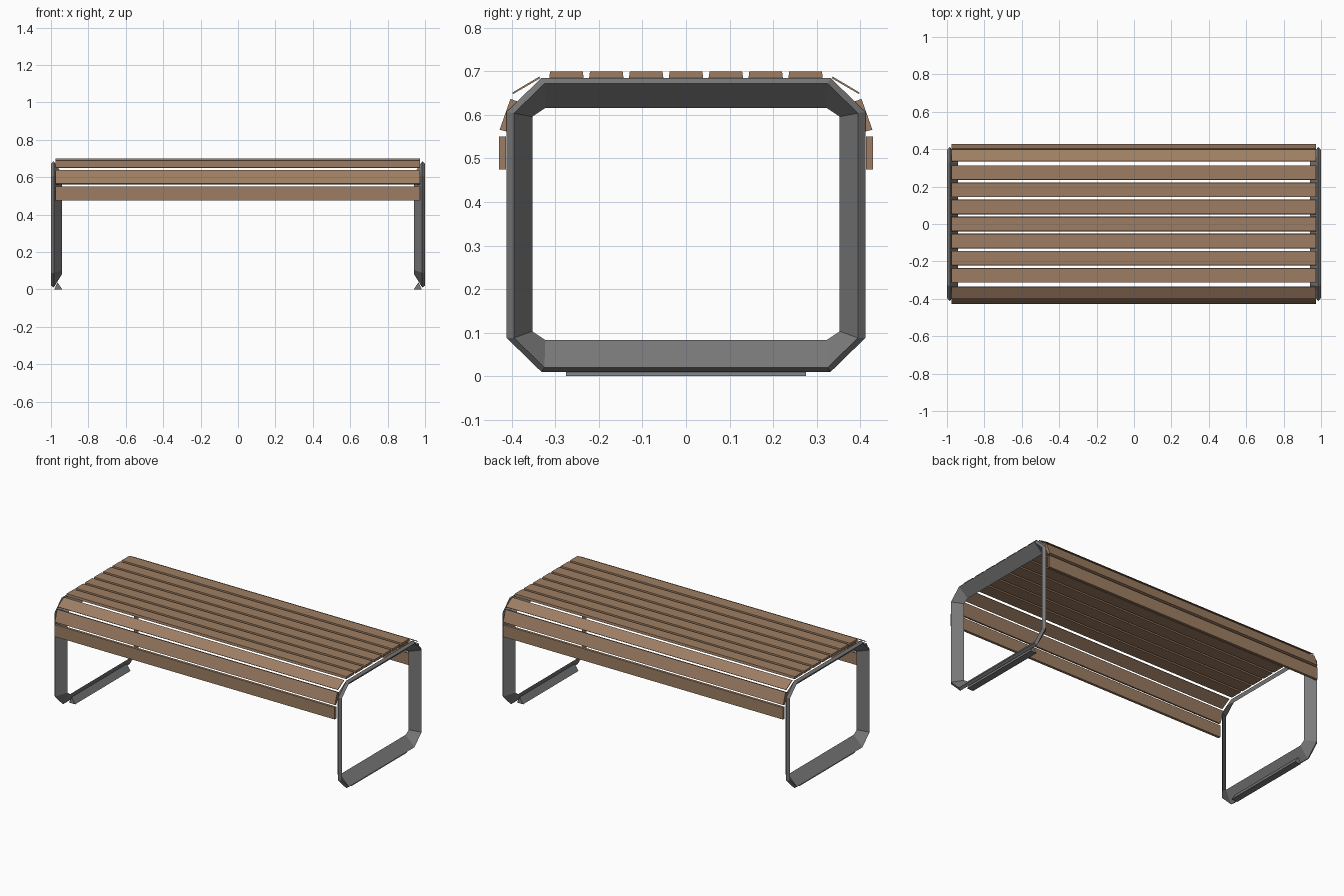
import bpy, bmesh

if "Cube" in bpy.data.objects:
    bpy.data.objects.remove(bpy.data.objects["Cube"])


def material(name, rgb):
    m = bpy.data.materials.new(name)
    m.diffuse_color = (*rgb, 1)
    m.use_nodes = True
    m.node_tree.nodes["Principled BSDF"].inputs["Base Color"].default_value = m.diffuse_color
    return m


WOOD = material("brown wood", (0.34, 0.207, 0.125))
STEEL = material("grey steel", (0.195, 0.195, 0.195))


def loft(name, rings, mat, closed=False):
    """Skin a row of equal rings; closed joins last to first, else caps the ends."""
    bm = bmesh.new()
    vs = [[bm.verts.new(p) for p in r] for r in rings]
    n, k = len(vs), len(rings[0])
    for i in range(n if closed else n - 1):
        a, b = vs[i], vs[(i + 1) % n]
        for j in range(k):
            bm.faces.new((a[j], a[(j + 1) % k], b[(j + 1) % k], b[j]))
    if not closed:
        bm.faces.new(vs[0])
        bm.faces.new(vs[-1])
    bmesh.ops.recalc_face_normals(bm, faces=bm.faces)
    me = bpy.data.meshes.new(name)
    bm.to_mesh(me)
    bm.free()
    me.materials.append(mat)
    ob = bpy.data.objects.new(name, me)
    bpy.context.collection.objects.link(ob)
    return ob


def slat(name, profile):
    """Board running along x with the given (y, z) section."""
    loft(name, [[(x, y, z) for y, z in profile] for x in (-0.975, 0.973)], WOOD)


def octagon(w, z0, z1, c, d):
    """Chamfered rectangle in (y, z): half width, bottom, top, chamfer in y and z."""
    half = [(w, z0 + d), (w, z1 - d), (w - c, z1)]
    right = [(w - c, z0)] + half
    return right + [(-y, z) for y, z in reversed(right)]


# Seat: seven flat boards
for i in range(7):
    y = (i - 3) * 0.0915
    slat(f"seat_slat_{i + 1}", [(y - 0.0395, 0.685), (y + 0.0395, 0.685),
                                (y + 0.0375, 0.70), (y - 0.0375, 0.70)])

# Curved edges: thin shoulder board, tilted board and upright apron board
EDGE = {
    "shoulder_slat": [(0.335, 0.684), (0.397, 0.648), (0.399, 0.651), (0.337, 0.688)],
    "tilted_slat": [(0.385, 0.63), (0.412, 0.562), (0.428, 0.566), (0.403, 0.637)],
    "apron_slat": [(0.413, 0.475), (0.429, 0.475), (0.429, 0.55), (0.413, 0.55)],
}
for part, prof in EDGE.items():
    for side, s in (("front", -1), ("back", 1)):
        slat(f"{side}_{part}", [(s * y, z) for y, z in prof])

# End frames: closed loops with a triangular section
edges = [(0.985, octagon(0.412, 0.01, 0.685, 0.08, 0.078)),
         (1.0, octagon(0.395, 0.02, 0.672, 0.07, 0.068)),
         (0.94, octagon(0.353, 0.083, 0.616, 0.03, 0.02))]
for side, s in (("left", -1), ("right", 1)):
    rings = [[(s * x, *ring[i]) for x, ring in edges] for i in range(8)]
    loft(f"{side}_frame", rings, STEEL, closed=True)
    # Ground runner under the frame
    loft(f"{side}_foot", [[(s * 0.94, y, 0), (s * 0.982, y, 0), (s * 0.965, y, 0.038)]
                          for y in (-0.275, 0.275)], STEEL)
